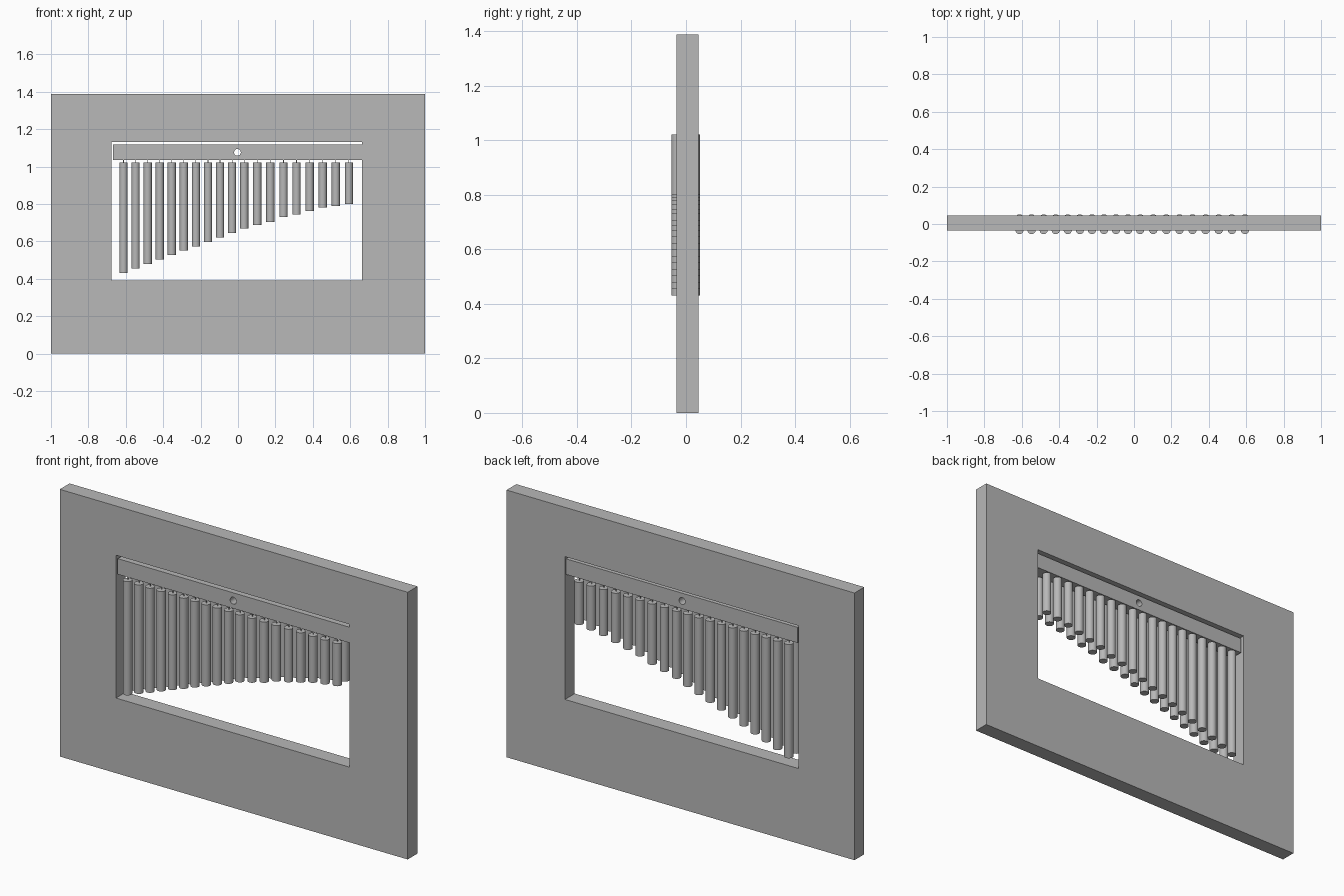
import bpy

cube = bpy.data.objects.get("Cube")
if cube:
    bpy.data.objects.remove(cube, do_unlink=True)

grey = bpy.data.materials.new("plain grey")
grey.use_nodes = True
COLOUR = (0.48, 0.48, 0.48, 1)
grey.diffuse_color = COLOUR
grey.node_tree.nodes["Principled BSDF"].inputs["Base Color"].default_value = COLOUR


def box(name, low, high):
    """Box between two opposite corners."""
    centre = [(a + b) / 2 for a, b in zip(low, high)]
    bpy.ops.mesh.primitive_cube_add(size=1, location=centre)
    ob = bpy.context.object
    ob.name = name
    ob.scale = [b - a for a, b in zip(low, high)]
    bpy.ops.object.transform_apply(location=False, rotation=False, scale=True)
    ob.data.materials.append(grey)
    return ob


def rod(name, x, y, bottom, top, radius, sides):
    """Upright smooth cylinder."""
    bpy.ops.mesh.primitive_cylinder_add(
        vertices=sides, radius=radius, depth=top - bottom,
        location=(x, y, (bottom + top) / 2))
    ob = bpy.context.object
    ob.name = name
    ob.data.materials.append(grey)
    bpy.ops.object.shade_smooth_by_angle()
    return ob


def cut(ob, cutter):
    """Subtract the cutter, then discard it."""
    mod = ob.modifiers.new("cut", "BOOLEAN")
    mod.operation = "DIFFERENCE"
    mod.solver = "EXACT"
    mod.object = cutter
    bpy.context.view_layer.objects.active = ob
    bpy.ops.object.modifier_apply(modifier=mod.name)
    bpy.data.objects.remove(cutter, do_unlink=True)


# Thick frame with a window
frame = box("frame", (-1, -0.035, 0), (1, 0.045, 1.388))
cut(frame, box("window_cutter", (-0.677, -1, 0.39), (0.664, 1, 1.132)))

# Hanging bar with a round hole through its middle
bar = box("hanging_bar", (-0.667, -0.035, 1.036), (0.664, 0.036, 1.117))
hole = rod("hole_cutter", -0.003, 0, -1, 1, 0.018, 24)
hole.rotation_euler.x = 1.5708
hole.location.z = 1.076
cut(bar, hole)

# Two rows of tubes, shortening towards the left, each on a thin cord
TOP = 1.021
BOTTOMS = [0.43, 0.455, 0.478, 0.502, 0.526, 0.55, 0.574, 0.597, 0.62, 0.645,
           0.67, 0.687, 0.705, 0.73, 0.745, 0.762, 0.78, 0.79, 0.80]
for i, bottom in enumerate(BOTTOMS):
    x = -0.612 + 0.0645 * i + 0.0055 * max(0, i - 10)
    for row, y in (("front", -0.032), ("back", 0.03)):
        rod(f"{row}_tube_{i + 1}", x, y, bottom, TOP, 0.022, 32)
        rod(f"{row}_cord_{i + 1}", x, y * 0.9, TOP - 0.005, 1.04, 0.002, 6)
